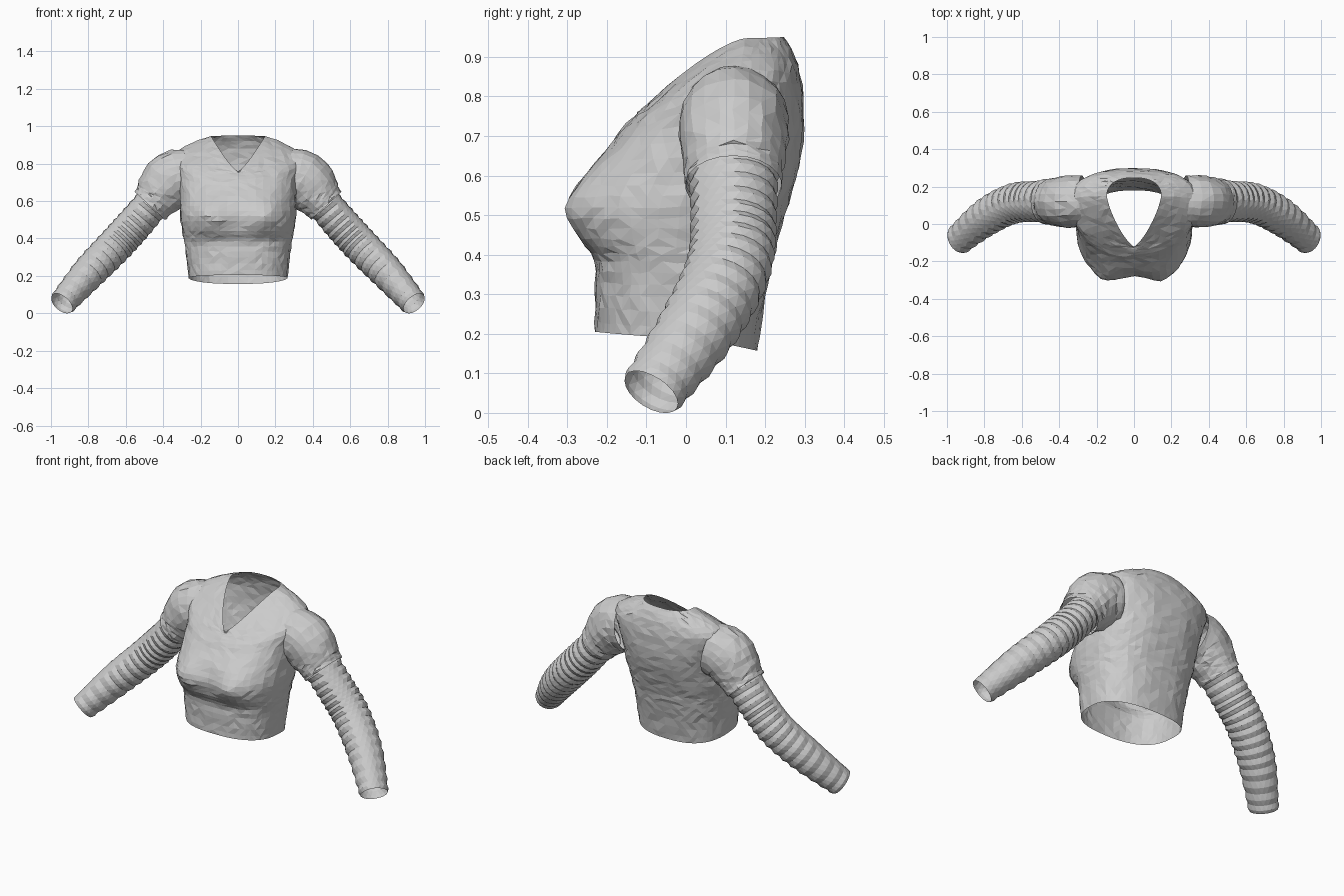
import bpy, bmesh, random
from math import sin, cos, pi, exp
from mathutils import Vector

random.seed(4)
if "Cube" in bpy.data.objects:
    bpy.data.objects.remove(bpy.data.objects["Cube"])

fabric = bpy.data.materials.new("light grey fabric")
fabric.use_nodes = True
grey = (0.6, 0.6, 0.6, 1)
fabric.diffuse_color = grey
fabric.node_tree.nodes["Principled BSDF"].inputs["Base Color"].default_value = grey


def spline(rows, steps):
    """Smoothly interpolate between rows of numbers."""
    out = []
    last = len(rows) - 1
    for i in range(last):
        p0, p1, p2, p3 = (rows[min(max(i + k, 0), last)] for k in (-1, 0, 1, 2))
        for s in range(steps):
            t = s / steps
            out.append([b + 0.5 * t * (c - a + t * (2 * a - 5 * b + 4 * c - d
                        + t * (3 * (b - c) + d - a)))
                        for a, b, c, d in zip(p0, p1, p2, p3)])
    return out + [list(rows[-1])]


def loft(name, rings, staggered=False, jitter=0.0):
    """Join closed rings of points into an open, flat faceted tube."""
    bm = bmesh.new()
    grid = []
    for i, ring in enumerate(rings):
        wobble = jitter if 0 < i < len(rings) - 1 else 0
        grid.append([bm.verts.new(p + Vector([random.uniform(-wobble, wobble)
                                              for _ in range(3)])) for p in ring])
    for i, (low, high) in enumerate(zip(grid, grid[1:])):
        n = len(low)
        for j in range(n):
            k = (j + 1) % n
            odd = i % 2 if staggered else random.randint(0, 1)
            if odd:
                bm.faces.new((low[j], low[k], high[k]))
                bm.faces.new((low[j], high[k], high[j]))
            else:
                bm.faces.new((low[j], low[k], high[j]))
                bm.faces.new((low[k], high[k], high[j]))
    bmesh.ops.recalc_face_normals(bm, faces=bm.faces)
    mesh = bpy.data.meshes.new(name)
    bm.to_mesh(mesh)
    bm.free()
    mesh.materials.append(fabric)
    obj = bpy.data.objects.new(name, mesh)
    bpy.context.collection.objects.link(obj)
    return obj


# Bodice: front y, z / side x, y, z / back y, z / front and back roundness
bodice_rows = [
    (-.23, .205, .265, -.02, .19, .18, .157, .8, .8),
    (-.23, .30, .275, -.02, .29, .20, .29, .8, .8),
    (-.23, .385, .288, -.02, .38, .222, .39, .8, .8),
    (-.262, .44, .298, -.02, .44, .235, .45, .8, .8),
    (-.277, .52, .31, -.01, .52, .26, .53, .8, .8),
    (-.25, .60, .31, .02, .61, .285, .62, .85, .8),
    (-.19, .68, .32, .08, .74, .298, .72, .9, .8),
    (-.15, .73, .34, .13, .845, .293, .83, 1., .85),
    (-.13, .75, .25, .145, .908, .275, .90, 1.2, .85),
    (-.12, .76, .145, .15, .947, .247, .95, 1.5, .85)]


def bodice_ring(row, count=48):
    yf, zf, xs, ys, zs, yb, zb, ef, eb = row
    ring = []
    for j in range(count):
        a = 2 * pi * j / count
        s, c = sin(a), cos(a)
        y_end, z_end, e = (yf, zf, ef) if c > 0 else (yb, zb, eb)
        m = abs(c) ** e
        x = xs * abs(s) ** e * (1 if s > 0 else -1)
        y = ys + (y_end - ys) * m
        z = zs + (z_end - zs) * m ** 1.4
        if c > 0:  # bust
            y -= .045 * exp(-((abs(x) - .16) / .09) ** 2 - ((z - .52) / .09) ** 2)
        ring.append(Vector((x, y, z)))
    return ring


loft("bodice", [bodice_ring(r) for r in spline(bodice_rows, 3)], jitter=.003)

# Sleeves: centre x, y, z / radius up-out / radius front-back
cap_rows = [
    (.27, .125, .735, .145, .135), (.35, .12, .715, .152, .14),
    (.41, .12, .65, .138, .13), (.445, .12, .605, .116, .122),
    (.472, .12, .575, .11, .122)]
long_rows = [
    (.44, .12, .61, .092, .11), (.55, .12, .48, .096, .106),
    (.66, .105, .36, .096, .104), (.80, .03, .215, .09, .098),
    (.942, -.088, .052, .07, .08)]


def tube_rings(rows, count, side, scales=False):
    rings = []
    for i, row in enumerate(rows):
        before, after = rows[max(i - 1, 0)], rows[min(i + 1, len(rows) - 1)]
        t = (Vector(after[:3]) - Vector(before[:3])).normalized()
        up = t.cross(Vector((0, 1, 0))).normalized()
        front = t.cross(up)
        ring = []
        for j in range(count):
            a = 2 * pi * (j + (.5 if scales and i % 2 else 0)) / count
            swell = 1
            if scales and not .1 < a < .95:  # plain strip beside the seam
                swell = 1.045 if i % 2 else .965
            p = Vector(row[:3]) + swell * (up * cos(a) * row[3] + front * sin(a) * row[4])
            ring.append(Vector((p.x * side, p.y, p.z)))
        rings.append(ring)
    return rings


for label, side in (("left", 1), ("right", -1)):
    loft(label + "_sleeve_cap", tube_rings(spline(cap_rows, 3), 22, side), jitter=.004)
    loft(label + "_long_sleeve",
         tube_rings(spline(long_rows, 8), 20, side, scales=True), staggered=True)
